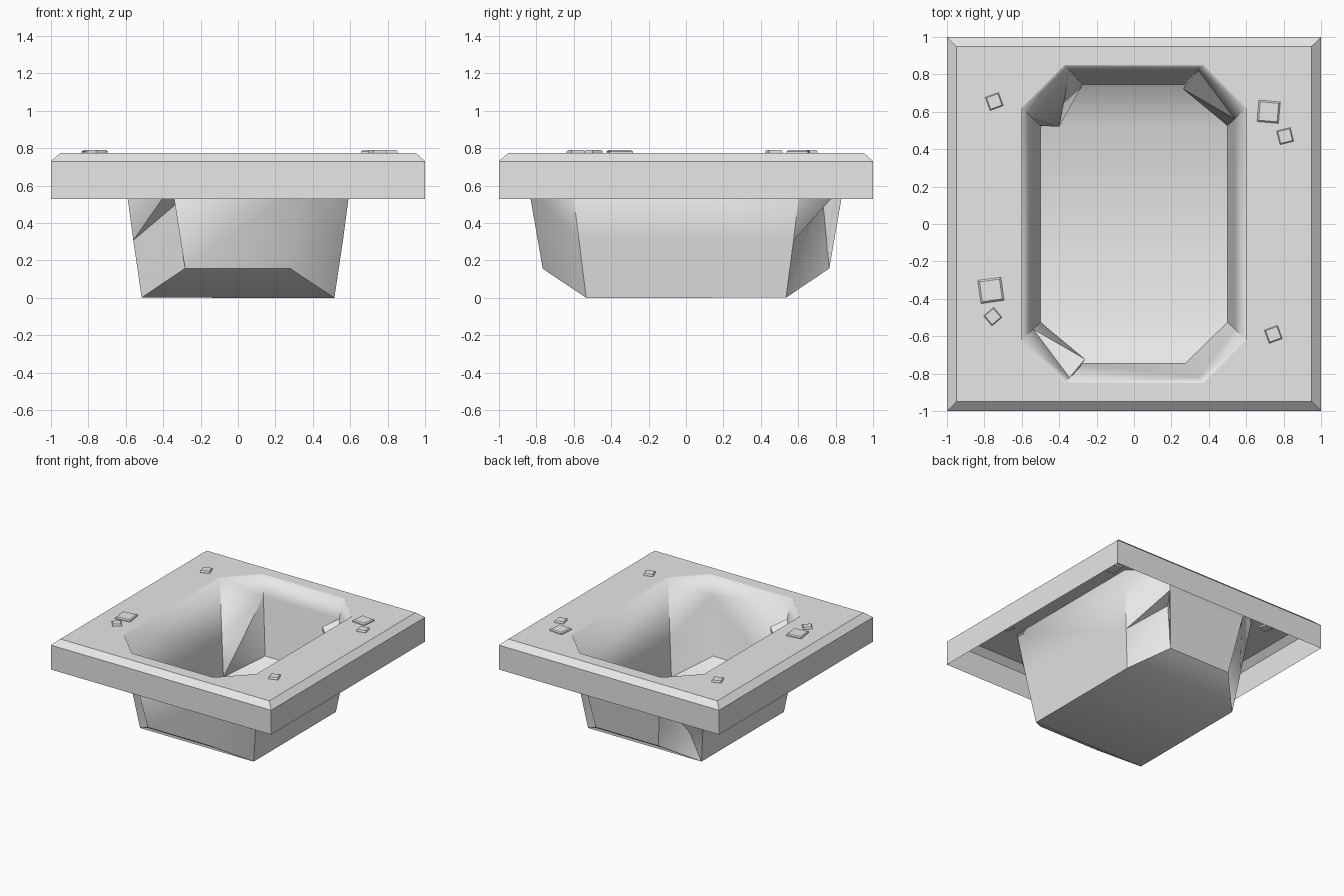
import bpy, bmesh, math
from mathutils import Vector, Matrix

if "Cube" in bpy.data.objects:
    bpy.data.objects.remove(bpy.data.objects["Cube"])

stone = bpy.data.materials.new("pale_grey")
stone.diffuse_color = (0.8, 0.8, 0.8, 1)
stone.use_nodes = True
stone.node_tree.nodes["Principled BSDF"].inputs["Base Color"].default_value = stone.diffuse_color


def make_object(name, polys, up_point_z=None):
    """Join loose polygons into one welded mesh, normals facing up overall."""
    bm = bmesh.new()
    for p in polys:
        bm.faces.new([bm.verts.new(v) for v in p])
    bmesh.ops.remove_doubles(bm, verts=bm.verts, dist=0.0005)
    bmesh.ops.recalc_face_normals(bm, faces=bm.faces)
    if sum(f.normal.z * f.calc_area() for f in bm.faces) < 0:
        bmesh.ops.reverse_faces(bm, faces=bm.faces)
    me = bpy.data.meshes.new(name)
    bm.to_mesh(me)
    bm.free()
    me.materials.append(stone)
    ob = bpy.data.objects.new(name, me)
    bpy.context.collection.objects.link(ob)
    return ob


TOP = 0.775
# corner points of the pit for the +x +y quadrant
A, B = (0.6, 0.62, TOP), (0.37, 0.85, TOP)          # top edge
D, C = (0.5, 0.525, 0.018), (0.275, 0.745, 0.168)   # floor edge
P = tuple(a + (d - a) * 0.61 for a, d in zip(A, D))  # break on the side wall
Q = tuple(b + (c - b) * 0.27 for b, c in zip(B, C))  # break on the end wall
LEDGE = (0.262, 0.722, 0.56)                        # chunk jutting from the end
SPUR = (0.40, 0.52, 0.22)                           # chunk jutting from the side
QUADS = [(1, 1), (-1, 1), (-1, -1), (1, -1)]
DENT = {(1, 1): LEDGE, (-1, -1): LEDGE, (-1, 1): SPUR}


def at(p, s):
    return (p[0] * s[0], p[1] * s[1], p[2])


# hollow slab: open underside, upright sides, bevelled edge, octagonal opening
slab = []
for i, s in enumerate(QUADS):
    t = QUADS[(i + 1) % 4]
    lv = [(1, 1, 0.53), (1, 1, 0.73), (0.95, 0.95, TOP)]
    for lo, hi in zip(lv, lv[1:]):
        slab.append([at(lo, s), at(lo, t), at(hi, t), at(hi, s)])
    e = B if s[1] == t[1] else A
    slab.append([at(lv[2], s), at(lv[2], t), at(e, t), at(e, s)])
    slab.append([at(lv[2], s), at(A, s), at(B, s)])
make_object("slab_frame", slab)

# pit walls and floor
pit = []
for s in QUADS:
    a, b, c, d, p, q = (at(v, s) for v in (A, B, C, D, P, Q))
    if s in DENT:
        r = at(DENT[s], s)
        pit += [[a, b, q, p], [p, q, r]]
        if DENT[s] is LEDGE:
            pit += [[r, q, c], [p, r, d], [r, c, d]]
        else:
            pit += [[p, r, d], [r, q, c], [r, c, d]]
    else:
        pit += [[a, b, q, p], [p, q, c, d]]
for k in (1, -1):
    l, r = (1, k), (-1, k)
    pit.append([at(v, l) for v in (B, Q, C)] + [at(v, r) for v in (C, Q, B)])   # end wall
    l, r = (k, 1), (k, -1)
    pit.append([at(v, l) for v in (A, P, D)] + [at(v, r) for v in (D, P, A)])   # side wall
    pit.append([at(C, (1, k)), at(D, (1, k)), at(D, (-1, k)), at(C, (-1, k))])  # floor slope
pit.append([at(D, s) for s in QUADS])                                           # floor
basin = make_object("pit_basin", pit)
shell = basin.modifiers.new("wall_thickness", "SOLIDIFY")
shell.thickness = 0.025
shell.offset = -1
bpy.context.view_layer.objects.active = basin
basin.select_set(True)
bpy.ops.object.shade_smooth_by_angle(angle=math.radians(40))

# small stone chips lying on the slab: x, y, size, turn
chips = [(0.72, 0.6, 0.115, -5), (0.808, 0.47, 0.075, 14), (-0.747, 0.655, 0.075, 20),
         (-0.765, -0.355, 0.125, 8), (-0.755, -0.495, 0.07, 40), (0.745, -0.59, 0.075, 20)]
for n, (x, y, size, turn) in enumerate(chips):
    m = Matrix.Translation((x, y, 0)) @ Matrix.Rotation(math.radians(turn), 4, "Z")
    rings = [[m @ Vector((size / 2 * k * sx, size / 2 * k * sy, z)) for sx, sy in QUADS]
             for k, z in ((1, 0.762), (1, 0.782), (0.86, 0.79))]
    polys = [rings[0], rings[2]]
    for lo, hi in zip(rings, rings[1:]):
        polys += [[lo[i], lo[(i + 1) % 4], hi[(i + 1) % 4], hi[i]] for i in range(4)]
    make_object(f"stone_chip_{n + 1}", polys)
